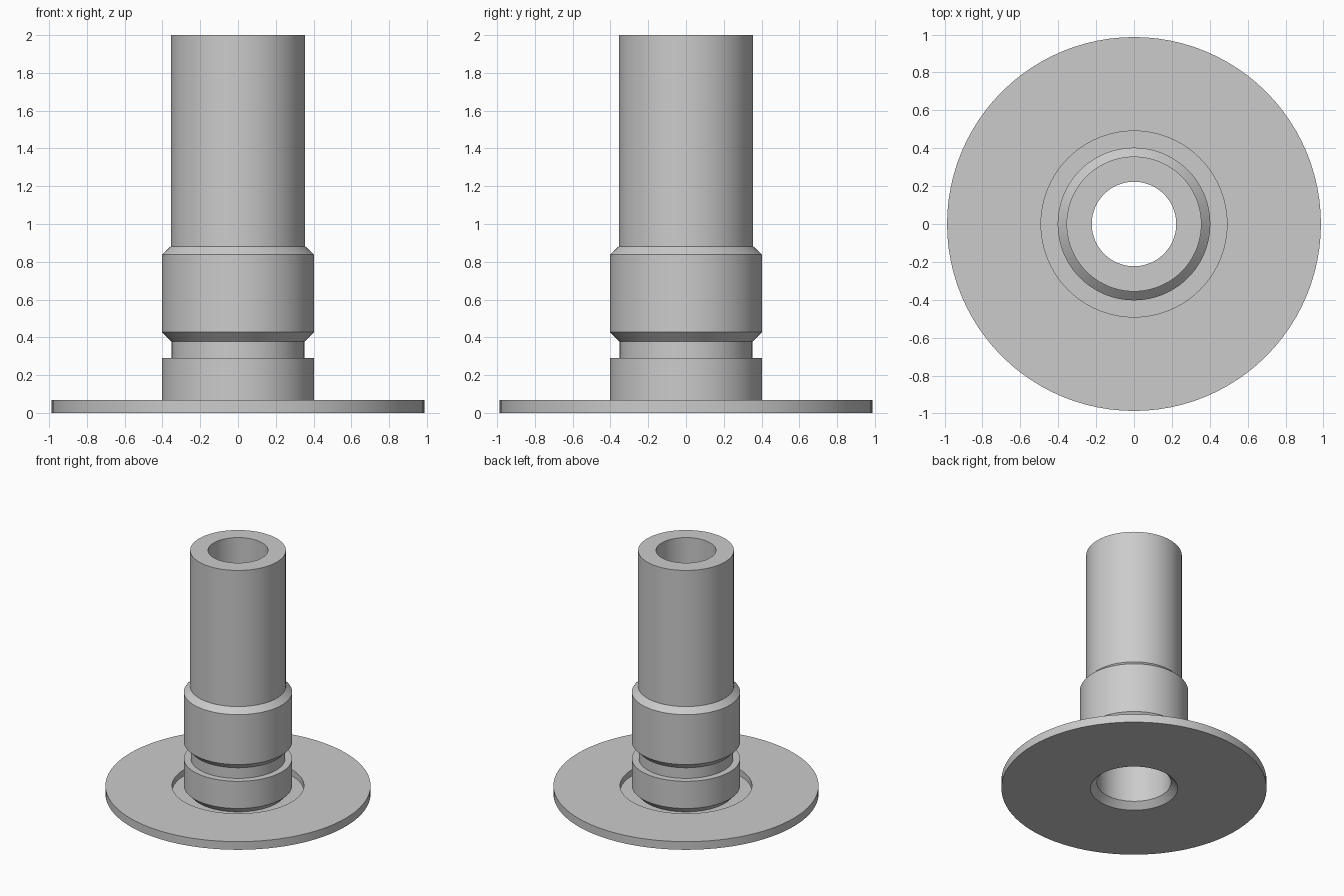
import bpy, bmesh, math

SEGMENTS = 96

cube = bpy.data.objects.get("Cube")
if cube:
    bpy.data.objects.remove(cube, do_unlink=True)

grey = bpy.data.materials.new("plain_grey")
grey.use_nodes = True
colour = (0.6, 0.6, 0.6, 1.0)
grey.diffuse_color = colour
grey.node_tree.nodes["Principled BSDF"].inputs["Base Color"].default_value = colour


def lathe(name, profile, material):
    """Turn a closed (radius, height) outline around the z axis."""
    bm = bmesh.new()
    rings = []
    for i in range(SEGMENTS):
        a = math.tau * i / SEGMENTS
        rings.append([bm.verts.new((r * math.cos(a), r * math.sin(a), z)) for r, z in profile])
    n = len(profile)
    for i, ring in enumerate(rings):
        nxt = rings[(i + 1) % SEGMENTS]
        for j in range(n):
            k = (j + 1) % n
            bm.faces.new((ring[j], nxt[j], nxt[k], ring[k]))
    bmesh.ops.recalc_face_normals(bm, faces=bm.faces)
    mesh = bpy.data.meshes.new(name)
    bm.to_mesh(mesh)
    bm.free()
    mesh.materials.append(material)
    obj = bpy.data.objects.new(name, mesh)
    bpy.context.collection.objects.link(obj)
    bpy.ops.object.select_all(action="DESELECT")
    obj.select_set(True)
    bpy.context.view_layer.objects.active = obj
    bpy.ops.object.shade_smooth_by_angle(angle=math.radians(30))
    return obj


# Flat flange with a shallow round recess in its top
flange = [(0.325, 0), (0.987, 0), (0.987, 0.067), (0.491, 0.067), (0.491, 0.016)]
# Lower collar with a chamfered foot, then the groove
collar = [(0.353, 0.016), (0.403, 0.067), (0.403, 0.29), (0.351, 0.29), (0.351, 0.378)]
# Wide sleeve, chamfered at both ends
sleeve = [(0.353, 0.378), (0.403, 0.428), (0.403, 0.838), (0.356, 0.882)]
# Long upper tube, then the bore back down to its chamfered mouth
tube = [(0.356, 2), (0.223, 2)]
bore = [(0.223, 0.882), (0.276, 0.838), (0.276, 0.048)]

lathe("flanged_pipe", flange + collar + sleeve + tube + bore, grey)
